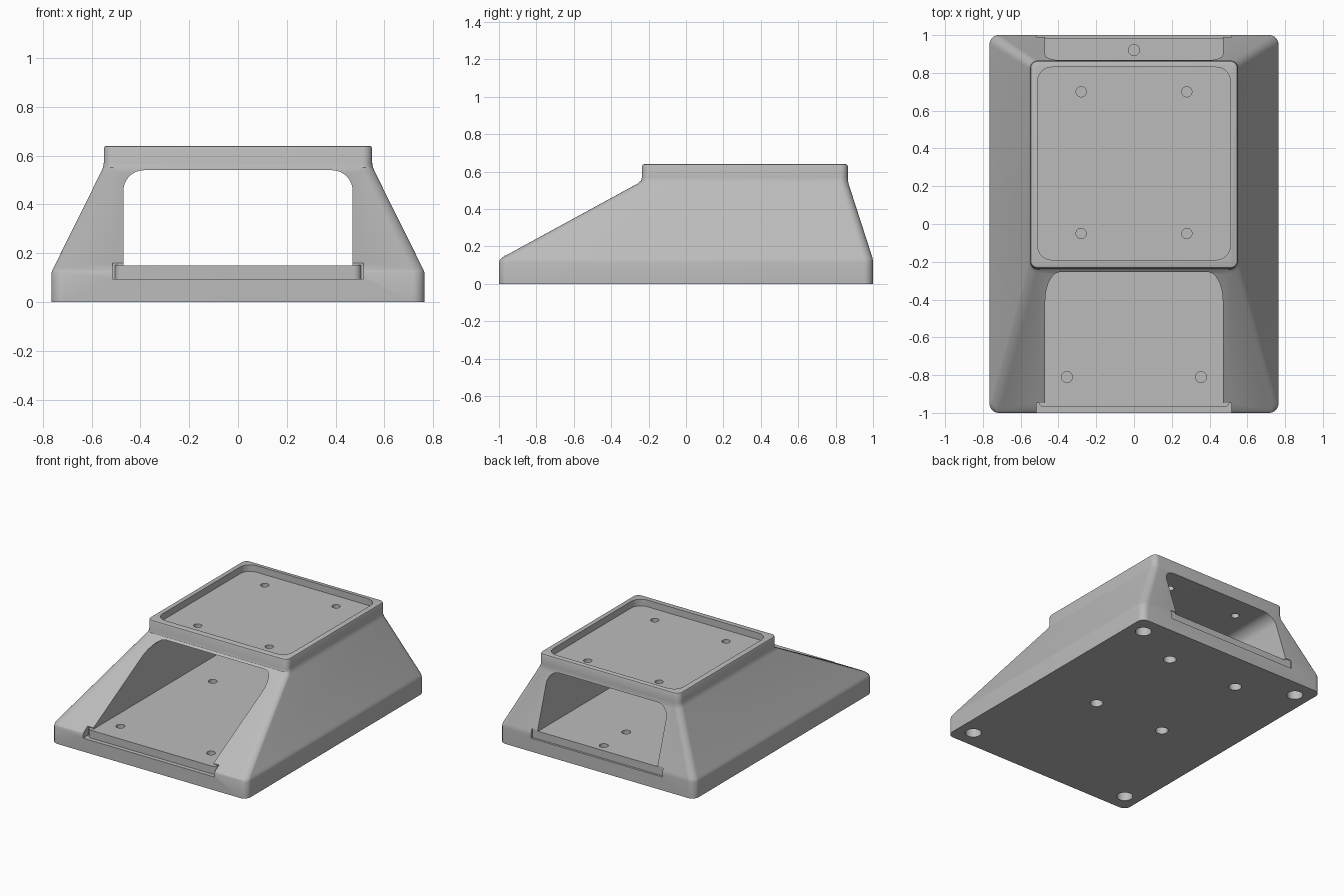
import bpy, bmesh, math

if "Cube" in bpy.data.objects:
    bpy.data.objects.remove(bpy.data.objects["Cube"], do_unlink=True)

grey = bpy.data.materials.new("plain_grey")
grey.use_nodes = True
colour = (0.5, 0.5, 0.5, 1)
grey.diffuse_color = colour
grey.node_tree.nodes["Principled BSDF"].inputs["Base Color"].default_value = colour


def rounded_rect(x0, x1, y0, y1, r, steps=8):
    """Counter-clockwise outline with rounded corners."""
    pts = []
    centres = [(x1 - r, y1 - r), (x0 + r, y1 - r), (x0 + r, y0 + r), (x1 - r, y0 + r)]
    for i, (cx, cy) in enumerate(centres):
        for k in range(steps + 1):
            a = math.pi / 2 * (i + k / steps)
            pts.append((cx + r * math.cos(a), cy + r * math.sin(a)))
    return pts


def loft(name, rings):
    """Closed solid through a stack of equal-length 3D rings."""
    bm = bmesh.new()
    loops = [[bm.verts.new(p) for p in ring] for ring in rings]
    for low, high in zip(loops, loops[1:]):
        for i in range(len(low)):
            j = (i + 1) % len(low)
            bm.faces.new((low[i], low[j], high[j], high[i]))
    bm.faces.new(loops[0][::-1])
    bm.faces.new(loops[-1])
    bmesh.ops.recalc_face_normals(bm, faces=bm.faces)
    mesh = bpy.data.meshes.new(name)
    bm.to_mesh(mesh)
    bm.free()
    mesh.materials.append(grey)
    ob = bpy.data.objects.new(name, mesh)
    bpy.context.collection.objects.link(ob)
    return ob


def prism(name, outline, z0, z1):
    return loft(name, [[(x, y, z) for x, y in outline] for z in (z0, z1)])


def box(name, x, y0, y1, z0, z1):
    return prism(name, [(-x, y0), (x, y0), (x, y1), (-x, y1)], z0, z1)


def disc(name, x, y, r, z0, z1, sides=32):
    ring = [(x + r * math.cos(math.tau * k / sides), y + r * math.sin(math.tau * k / sides))
            for k in range(sides)]
    return prism(name, ring, z0, z1)


def combine(target, tool, operation="DIFFERENCE"):
    mod = target.modifiers.new("boolean", "BOOLEAN")
    mod.operation, mod.object, mod.solver = operation, tool, "EXACT"
    bpy.context.view_layer.objects.active = target
    bpy.ops.object.modifier_apply(modifier=mod.name)
    bpy.data.objects.remove(tool, do_unlink=True)


# Housing: base slab, sloping flanks, upright neck with softened rim
# each ring: half width, front y, back y, height, corner radius
profile = [
    (0.765, -1.0, 1.0, 0, 0.05),
    (0.765, -1.0, 1.0, 0.115, 0.05),
    (0.762, -0.995, 0.999, 0.128, 0.05),
    (0.755, -0.98, 0.996, 0.142, 0.05),
    (0.56, -0.26, 0.869, 0.535, 0.045),
    (0.553, -0.24, 0.866, 0.552, 0.042),
    (0.55, -0.235, 0.865, 0.57, 0.04),
    (0.55, -0.235, 0.865, 0.628, 0.04),
    (0.546, -0.231, 0.861, 0.637, 0.036),
    (0.538, -0.223, 0.853, 0.64, 0.028),
]
housing = loft("housing", [[(x, y, z) for x, y in rounded_rect(-w, w, y0, y1, r)]
                           for w, y0, y1, z, r in profile])

# Panel slots at both ends, with a round-cornered sill behind the front one
combine(housing, box("front_slot", 0.515, -1.1, -0.94, 0.095, 0.16))
combine(housing, box("back_slot", 0.515, 0.985, 1.1, 0.095, 0.16))
sill = prism("sill", rounded_rect(-0.505, 0.505, -0.97, -0.85, 0.03), 0.05, 0.151)
combine(housing, sill, "UNION")

# Tunnel from front to back with rounded upper corners
floor, ceiling = 0.15, 0.54
arch = [(-0.47, floor), (0.47, floor)]
arch += [p for p in rounded_rect(-0.47, 0.47, floor, ceiling, 0.085) if p[1] > 0.3]
combine(housing, loft("tunnel", [[(x, y, z) for x, z in arch] for y in (-1.2, 1.2)]))

# Tray recess in the top
tray = 0.593
combine(housing, prism("tray", rounded_rect(-0.51, 0.51, -0.19, 0.83, 0.075), tray, 0.8))

# Screw holes through the tray, with matching blind holes underneath
for x in (-0.28, 0.28):
    for y in (-0.05, 0.7):
        combine(housing, disc("tray_hole", x, y, 0.027, 0.5, 0.62))
        combine(housing, disc("under_hole", x, y, 0.042, -0.1, 0.07))

# Blind foot holes in the base corners
for x in (-0.65, 0.65):
    for y in (-0.87, 0.87):
        combine(housing, disc("foot_hole", x, y, 0.053, -0.1, 0.07))

# Blind screw holes in the tunnel floor
for x, y in [(-0.355, -0.81), (0.355, -0.81), (0, 0.92), (-0.26, 0.09), (0.26, 0.09), (0, 0.67)]:
    combine(housing, disc("floor_hole", x, y, 0.029, 0.09, 0.2))

bpy.ops.object.select_all(action="DESELECT")
housing.select_set(True)
bpy.context.view_layer.objects.active = housing
bpy.ops.object.shade_smooth_by_angle(angle=math.radians(25))
